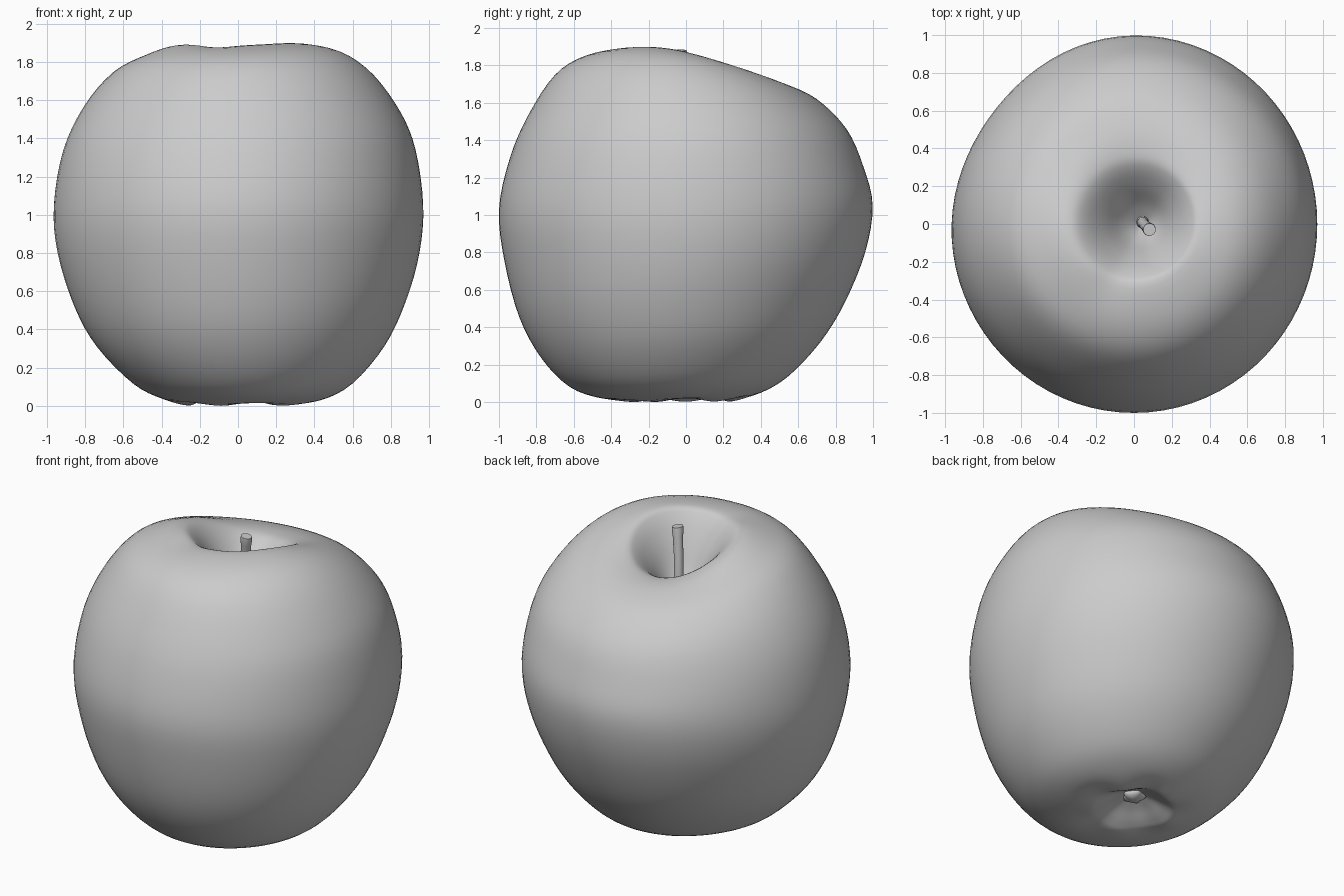
import bpy, bmesh, math
from mathutils import Vector

if "Cube" in bpy.data.objects:
    bpy.data.objects.remove(bpy.data.objects["Cube"])

SEG, SUB = 80, 4
FLOOR_TOP, FLOOR_BOT = 1.45, 0.11   # depths of stem cavity and lower basin

# outer profiles (radius, height) from rim to base, in four directions
PX = [(.36, 1.872), (.55, 1.84), (.71, 1.73), (.85, 1.54), (.93, 1.34), (.97, 1.05),
      (.95, .80), (.88, .55), (.77, .32), (.60, .12), (.43, .03), (.27, .012)]
PY = [(.38, 1.715), (.53, 1.695), (.70, 1.62), (.86, 1.46), (.95, 1.26), (1.0, 1.05),
      (.96, .80), (.85, .53), (.72, .32), (.55, .14), (.40, .05), (.26, .014)]
NX = [(.36, 1.862), (.50, 1.82), (.66, 1.74), (.81, 1.57), (.92, 1.34), (.97, 1.05),
      (.95, .80), (.86, .52), (.74, .31), (.55, .12), (.40, .04), (.27, .012)]
NY = [(.34, 1.888), (.54, 1.85), (.70, 1.75), (.84, 1.54), (.94, 1.31), (1.0, 1.03),
      (.97, .75), (.89, .45), (.77, .23), (.62, .08), (.45, .02), (.29, .010)]
TOP_IN = [(.06, 0), (.28, .24), (.53, .62), (.78, .91)]   # fractions of rim
BOT_IN = [(.75, .2), (.45, .65), (.15, 1)]                # fractions of base


def blend(a, k, c):
    """Smooth periodic blend of the four profiles at angle a."""
    e, n, w, s = (p[k][c] for p in (PX, PY, NX, NY))
    return ((e + n + w + s) / 4 + (e - w) / 2 * math.cos(a) + (n - s) / 2 * math.sin(a)
            + (e - n + w - s) / 4 * math.cos(2 * a))


def column(a):
    """Control points of one meridian, cavity to basin."""
    flat = 1 - .03 * max(0, math.cos(a - math.radians(140))) ** 6
    out = [Vector((blend(a, k, 0) * flat, blend(a, k, 1))) for k in range(len(PX))]
    out[0].y -= .012 * max(0, math.cos(a + math.radians(110))) ** 20
    out[-1].y += .01 * math.cos(5 * a)
    rim, base = out[0], out[-1]
    top = [Vector((rim.x * f, FLOOR_TOP + (rim.y - FLOOR_TOP) * g)) for f, g in TOP_IN]
    bot = [Vector((base.x * f, base.y + (FLOOR_BOT - base.y) * g)) for f, g in BOT_IN]
    return top + out + bot


def catmull(pts):
    res = []
    for i in range(len(pts) - 1):
        p0, p1, p2, p3 = pts[max(i - 1, 0)], pts[i], pts[i + 1], pts[min(i + 2, len(pts) - 1)]
        for j in range(SUB):
            t = j / SUB
            res.append(.5 * (2 * p1 + (p2 - p0) * t + (2 * p0 - 5 * p1 + 4 * p2 - p3) * t * t
                             + (3 * p1 - p0 - 3 * p2 + p3) * t ** 3))
    return res + [pts[-1]]


def finish(bm, name):
    bmesh.ops.recalc_face_normals(bm, faces=bm.faces)
    me = bpy.data.meshes.new(name)
    bm.to_mesh(me)
    bm.free()
    ob = bpy.data.objects.new(name, me)
    bpy.context.collection.objects.link(ob)
    bpy.ops.object.select_all(action='DESELECT')
    ob.select_set(True)
    bpy.context.view_layer.objects.active = ob
    bpy.ops.object.shade_smooth_by_angle(angle=math.radians(50))
    return ob


def skin(bm, rings):
    """Join equal rings of vertices with quads and cap both ends."""
    n = len(rings[0])
    for r, q in zip(rings, rings[1:]):
        for i in range(n):
            bm.faces.new((r[i], r[(i + 1) % n], q[(i + 1) % n], q[i]))
    bm.faces.new(rings[0])
    bm.faces.new(rings[-1])


# fruit body
bm = bmesh.new()
cols = []
for i in range(SEG):
    a = math.tau * i / SEG
    col = []
    for k, p in enumerate(catmull(column(a))):
        shift = .045 * max(0, 1 - k / (SUB * len(TOP_IN)))   # cavity sits off centre
        col.append(bm.verts.new((p.x * math.cos(a) + shift, p.x * math.sin(a), max(p.y, 0))))
    cols.append(col)
skin(bm, [list(r) for r in zip(*cols)])
finish(bm, "apple_body")

# stem, leaning slightly and flaring at the tip
bm = bmesh.new()
rings = []
for x, y, z, r in [(.045, .01, 1.40, .034), (.047, .008, 1.55, .029), (.058, -.006, 1.70, .028),
                   (.074, -.022, 1.82, .031), (.08, -.028, 1.855, .035), (.082, -.03, 1.88, .033)]:
    rings.append([bm.verts.new((x + r * math.cos(t), y + r * math.sin(t), z - .15 * r * math.cos(t)))
                  for t in (math.tau * i / 20 for i in range(20))])
skin(bm, rings)
finish(bm, "stem")

# dried blossom end in the lower basin
bm = bmesh.new()
bmesh.ops.create_uvsphere(bm, u_segments=20, v_segments=10, radius=1)
for v in bm.verts:
    lobe = 1 + .12 * math.cos(5 * math.atan2(v.co.y, v.co.x))
    v.co = Vector((v.co.x * .065 * lobe, v.co.y * .065 * lobe, v.co.z * .035 + .1))
finish(bm, "blossom_end")
